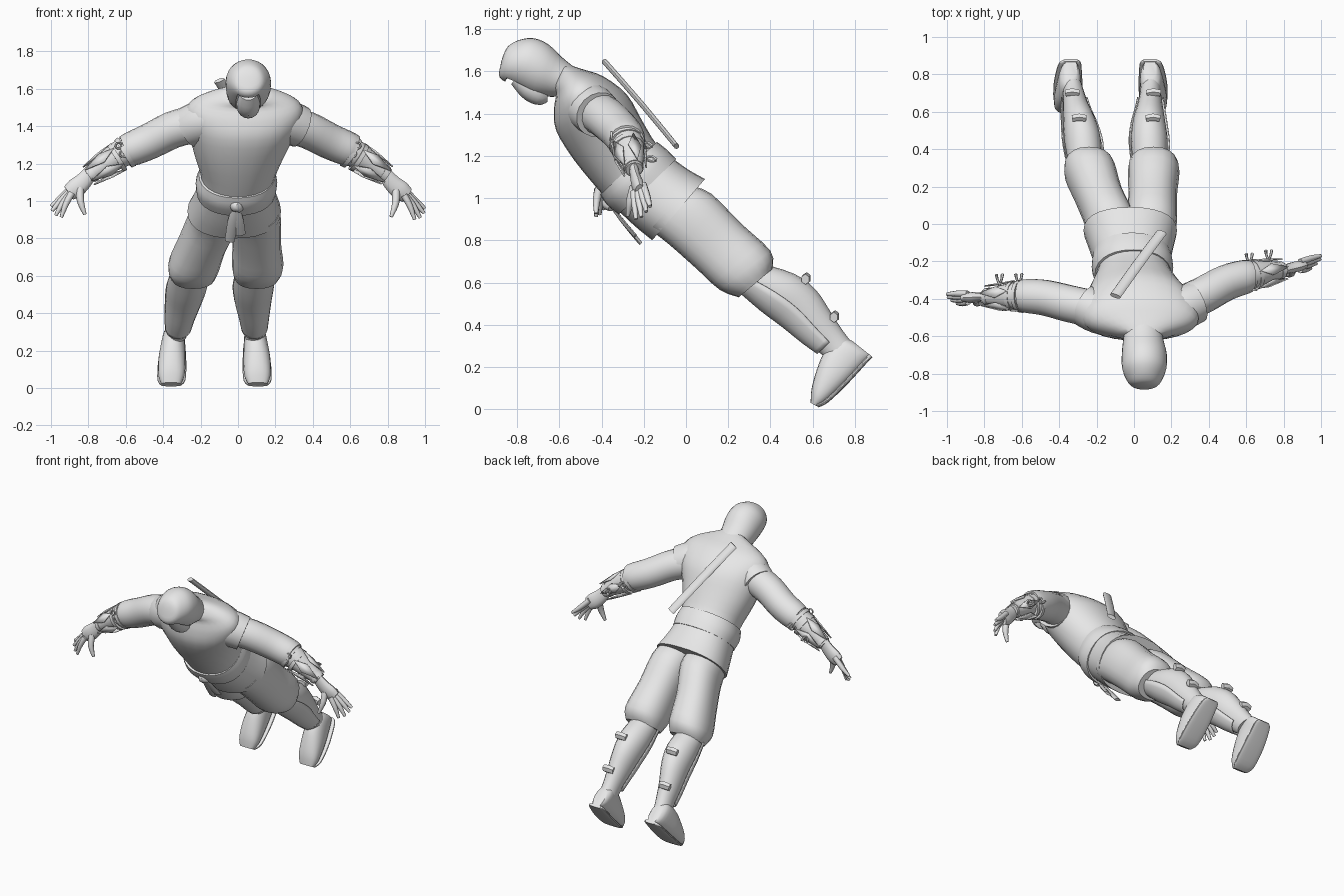
import bpy, bmesh, math
from mathutils import Vector as V

if "Cube" in bpy.data.objects:
    bpy.data.objects.remove(bpy.data.objects["Cube"])

cloth = bpy.data.materials.new("plain_grey")
cloth.diffuse_color = (0.8, 0.8, 0.8, 1)
cloth.use_nodes = True
cloth.node_tree.nodes["Principled BSDF"].inputs["Base Color"].default_value = cloth.diffuse_color


def finish(name, bm, angle=40, thick=0):
    bmesh.ops.recalc_face_normals(bm, faces=bm.faces)
    me = bpy.data.meshes.new(name)
    bm.to_mesh(me)
    bm.free()
    ob = bpy.data.objects.new(name, me)
    bpy.context.collection.objects.link(ob)
    me.materials.append(cloth)
    if thick:
        s = ob.modifiers.new("thickness", 'SOLIDIFY')
        s.thickness, s.offset = thick, 0
    bpy.ops.object.select_all(action='DESELECT')
    ob.select_set(True)
    bpy.context.view_layer.objects.active = ob
    bpy.ops.object.shade_smooth_by_angle(angle=math.radians(angle))
    return ob


def spline(rows, steps):
    """Catmull-Rom through rows of numbers."""
    out = []
    for i in range(len(rows) - 1):
        p = [rows[max(0, min(len(rows) - 1, i + k))] for k in (-1, 0, 1, 2)]
        for s in range(steps):
            t = s / steps
            out.append([0.5 * (2 * b + (c - a) * t + (2 * a - 5 * b + 4 * c - d) * t * t
                               + (3 * b - a - 3 * c + d) * t ** 3) for a, b, c, d in zip(*p)])
    return out + [list(rows[-1])]


def skin(bm, rings, closed=True, cap=True):
    vs = [[bm.verts.new(p) for p in r] for r in rings]
    n = len(vs[0])
    for a, b in zip(vs, vs[1:]):
        for j in range(n if closed else n - 1):
            k = (j + 1) % n
            bm.faces.new((a[j], a[k], b[k], b[j]))
    if cap:
        bm.faces.new(vs[0])
        bm.faces.new(vs[-1][::-1])


def loft(name, rows, n=20, p=2.0, steps=3, arc=None, cap=True, grow=0, thick=0, edit=None, angle=40):
    """Rows: x centre, half width, front y, front z, back y, back z."""
    rings = []
    a0, a1 = arc or (0, 360)
    for x, w, yf, zf, yb, zb in spline(rows, steps):
        c, d = V((x, (yf + yb) / 2, (zf + zb) / 2)), V((0, (yb - yf) / 2, (zb - zf) / 2))
        d += d.normalized() * grow
        ring = []
        for j in range(n):
            a = math.radians(a0 + (a1 - a0) * j / (n - 1 if arc else n))
            ca, sa = math.cos(a), math.sin(a)
            ring.append(c + V((math.copysign(abs(ca) ** (2 / p), ca) * (w + grow), 0, 0))
                        + d * math.copysign(abs(sa) ** (2 / p), sa))
        rings.append(ring)
    bm = bmesh.new()
    skin(bm, rings, not arc, cap and not arc)
    if edit:
        edit(bm)
    return finish(name, bm, angle, thick)


def tube_into(bm, rows, n=12, flat=1.0, steps=3, hint=(0, 1, 0)):
    """Rows: x, y, z, radius."""
    pts = spline(rows, steps)
    rings = []
    for i, q in enumerate(pts):
        t = V(pts[min(i + 1, len(pts) - 1)][:3]) - V(pts[max(i - 1, 0)][:3])
        u = V(hint).cross(t).normalized()
        w = t.cross(u).normalized()
        rings.append([V(q[:3]) + (u * math.cos(a) + w * flat * math.sin(a)) * max(q[3], 0.002)
                      for a in (2 * math.pi * j / n for j in range(n))])
    skin(bm, rings)


def tube(name, rows, **kw):
    bm = bmesh.new()
    tube_into(bm, rows, **kw)
    return finish(name, bm)


# --- torso, skirt of the tunic and belt
loft("tunic", [(-.01, .20, -.31, .93, -.06, 1.18), (0, .198, -.402, 1.025, -.14, 1.255),
               (.01, .25, -.53, 1.18, -.21, 1.37), (.03, .30, -.615, 1.32, -.28, 1.49),
               (.035, .31, -.625, 1.42, -.39, 1.575), (.04, .235, -.615, 1.49, -.49, 1.61),
               (.05, .11, -.63, 1.51, -.57, 1.635)], n=28, p=2.1)
loft("tunic_skirt", [(-.01, .20, -.32, .94, -.08, 1.20), (-.015, .225, -.24, .865, .01, 1.135),
                     (-.02, .25, -.16, .80, .09, 1.09)], n=28, p=2.3)
loft("belt", [(-.01, .205, -.315, .925, -.05, 1.18), (-.008, .212, -.37, .97, -.095, 1.225),
              (-.005, .198, -.402, 1.02, -.142, 1.262)], n=28, p=2.2, grow=.006)
tube("belt_knot", [(-.03, -.35, .99, .02), (-.01, -.365, .975, .035), (.015, -.35, .955, .02)], n=10)
for i, (x, y, z) in enumerate([(-.045, -.215, .785), (.015, -.24, .82)]):
    tube("belt_tail_%d" % i, [(-.01, -.36, .97, .018), ((x - .01) / 2, -.30, .89, .028), (x, y, z, .026)],
         n=8, flat=.35)

# --- hood with a sunken face opening, and the masked face
def open_face(bm):
    bmesh.ops.recalc_face_normals(bm, faces=bm.faces)
    bm.faces.ensure_lookup_table()
    sel = [bm.faces[i * 28 + j] for i in range(5, 11) for j in range(18, 24)]
    bmesh.ops.inset_region(bm, faces=sel, thickness=.012, depth=0)
    bmesh.ops.inset_region(bm, faces=sel, thickness=.004, depth=-.03)


loft("hood", [(.05, .10, -.60, 1.48, -.53, 1.62), (.05, .108, -.66, 1.48, -.585, 1.665),
              (.055, .12, -.73, 1.49, -.655, 1.73), (.055, .118, -.82, 1.535, -.725, 1.757),
              (.055, .09, -.882, 1.57, -.79, 1.748), (.055, .06, -.878, 1.63, -.835, 1.725),
              (.055, .02, -.866, 1.675, -.855, 1.70)], n=28, edit=open_face)
tube("face_mask", [(.055, -.655, 1.49, .035), (.055, -.69, 1.495, .058), (.055, -.74, 1.53, .064),
                   (.055, -.80, 1.575, .045)], n=16, hint=(1, 0, 0))
tube("nose", [(.055, -.71, 1.455, .01), (.055, -.745, 1.48, .022), (.055, -.785, 1.525, .01)], n=8)

# --- legs
trouser = [(-.17, .85, .02, 1.06), (-.08, .78, .12, 1.02), (.05, .665, .26, .88),
           (.16, .565, .40, .75), (.25, .53, .41, .665)]
shin = [(.25, .57, .36, .69), (.36, .475, .515, .64), (.46, .40, .615, .565),
        (.56, .32, .685, .46), (.63, .27, .74, .375), (.655, .245, .79, .31)]
foot = [(.59, .03, .625, .012), (.595, .10, .67, .035), (.62, .19, .75, .11),
        (.655, .27, .82, .185), (.72, .335, .865, .235), (.785, .325, .88, .25)]
legs = {"left": ([-.115, -.13, -.19, -.235, -.24], [-.26, -.273, -.29, -.31, -.32, -.33], -.35),
        "right": ([.09, .095, .1, .105, .10], [.085, .082, .08, .085, .088, .09], .098)}
for side, (tx, sx, fx) in legs.items():
    s = 1 if side == "right" else -1
    loft(side + "_trouser_leg", [(x, w) + r for x, w, r in zip(tx, (.13, .135, .13, .138, .118), trouser)], p=2.3)
    srows = [(x, w) + r for x, w, r in zip(sx, (.085, .098, .088, .07, .058, .055), shin)]
    loft(side + "_shin", srows)
    # guard over the front of the shin
    loft(side + "_shin_guard", srows[:5], n=12, arc=(185, 355), grow=.01, thick=.006)
    # pads at the back of the calf
    for i, (y, z, k) in enumerate([(.565, .615, 1), (.70, .435, 3)]):
        x = sx[k] + .02 * s
        tube("%s_calf_pad_%d" % (side, i), [(x - .035, y, z, .025), (x, y + .006, z + .006, .028),
                                            (x + .035, y, z, .025)], n=6, steps=1, flat=.8)
    # boot and its sole
    frows = [(fx + s * o, w) + r for o, w, r in zip((.008, .006, .003, -.002, -.008, -.012),
                                                    (.05, .07, .073, .065, .055, .035), foot)]
    loft(side + "_foot", frows, p=2.3)
    loft(side + "_sole", [(x, w + .004, yb - .012, zb + .012, yb + .003, zb - .003)
                          for x, w, yf, zf, yb, zb in frows], p=3)

# --- arms
ax = [.24, .35, .47, .565, .605]
az = [1.41, 1.38, 1.32, 1.28, 1.265]
fx, fz = [.57, .64, .72, .80], [1.28, 1.245, 1.19, 1.135]
arms = {"right": (1, .02, [-.43, -.38, -.315, -.285, -.28], [-.285, -.27, -.255, -.245], 0, .05),
        "left": (-1, .0, [-.45, -.425, -.395, -.385, -.385], [-.385, -.385, -.388, -.39], .025, -.01)}
for side, (s, dx, ay, fy, dz, lean) in arms.items():
    tube(side + "_sleeve", [(s * x + dx, y, z, r) for x, y, z, r in zip(ax, ay, az, (.10, .099, .096, .092, .084))], n=18)
    # cut-off shoulder of the tunic around the sleeve
    tube(side + "_shoulder", [(s * .10 + .035, -.50, 1.45, .115), (s * .22 + .035, ay[0] - .02, 1.425, .118),
                              (s * .30 + .035, ay[0] + .015, 1.395, .112)], n=18)
    fore = [(s * x, y, z, r) for x, y, z, r in zip(fx, fy, fz, (.08, .073, .058, .04))]
    tube(side + "_forearm", fore, n=16)
    # cuff bands below the elbow and at the wrist
    e, f = V(fore[0][:3]), V(fore[3][:3])
    d = (f - e).normalized()
    for i, (t, r) in enumerate([(.15, .09), (.33, .083), (.92, .05)]):
        c = e.lerp(f, t)
        tube("%s_cuff_%d" % (side, i), [(*(c - d * .012), r), (*(c + d * .012), r - .003)], n=16, steps=1)
    # pointed guard plates around the forearm
    u = V((0, 1, 0)).cross(d).normalized()
    w = d.cross(u).normalized()
    bm = bmesh.new()
    for k in range(5):
        a = math.radians(72 * k + 20)
        o, t = u * math.cos(a) + w * math.sin(a), w * math.cos(a) - u * math.sin(a)
        pt = [e.lerp(f, .3) + o * .083, e.lerp(f, .6) + o * .068 + t * .032,
              e.lerp(f, 1) + o * .058, e.lerp(f, .6) + o * .068 - t * .032]
        bm.faces.new([bm.verts.new(q) for q in pt])
    finish(side + "_forearm_plates", bm, thick=.008)
    # metal rings on the front of the cuff
    for i in (-1, 1):
        c = e.lerp(f, .25) + V((s * .012 * i, -.078, .03 + .022 * i))
        bpy.ops.mesh.primitive_torus_add(location=c, rotation=(math.pi / 2, 0, 0), major_radius=.016,
                                         minor_radius=.005, major_segments=14, minor_segments=6)
        ob = bpy.context.object
        ob.name = "%s_cuff_ring_%d" % (side, i + 1)
        ob.data.materials.append(cloth)
        bpy.ops.object.shade_smooth_by_angle(angle=math.radians(60))
    # tied cord ends at the back of the cuff
    for i, t in enumerate((.2, .65)):
        c = e.lerp(f, t) + V((0, .06, 0))
        for j in (-1, 1):
            tube("%s_cord_%d_%d" % (side, i, j + 1),
                 [(*c, .007), (*(c + V((.012 * j, .035, .012 * j))), .007),
                  (*(c + V((.016 * j, .058, -.005))), .009)], n=6, hint=(0, 0, 1))
    # hand with spread fingers
    hy, hz = fy[3], fz[3] + dz * .5
    P = lambda x, y, z, r: (s * x, hy + y + lean * (x - .8) / .2, hz + z, r)
    bm = bmesh.new()
    tube_into(bm, [P(.785, 0, .01, .038), P(.825, 0, -.04, .046), P(.87, 0, -.08, .052),
                   P(.905, 0, -.105, .042)], flat=.55)
    for x, y, z in [(1.0, .025, -.175), (.995, .008, -.20), (.975, -.01, -.225), (.945, -.028, -.235)]:
        a, b = P(.888, y * .8, -.085 + (z + .2) * .55, .018), P(x, y, z, .009)
        m = P(.888 * .45 + x * .55, y, -.045 + z * .5, .016)
        tube_into(bm, [a, m, b], n=8)
    tube_into(bm, [P(.845, -.01, -.08, .022), P(.842, -.03, -.15, .019), P(.818, -.035, -.22, .009)],
              n=8, hint=(1, 0, 0))
    finish(side + "_hand", bm, 50)

# --- scabbard slung across the back
tube("scabbard", [(-.10, -.385, 1.645, .031), (.025, -.21, 1.445, .031), (.148, -.045, 1.245, .029)],
     n=10, flat=.45, steps=2, hint=(0, .75, .65))
